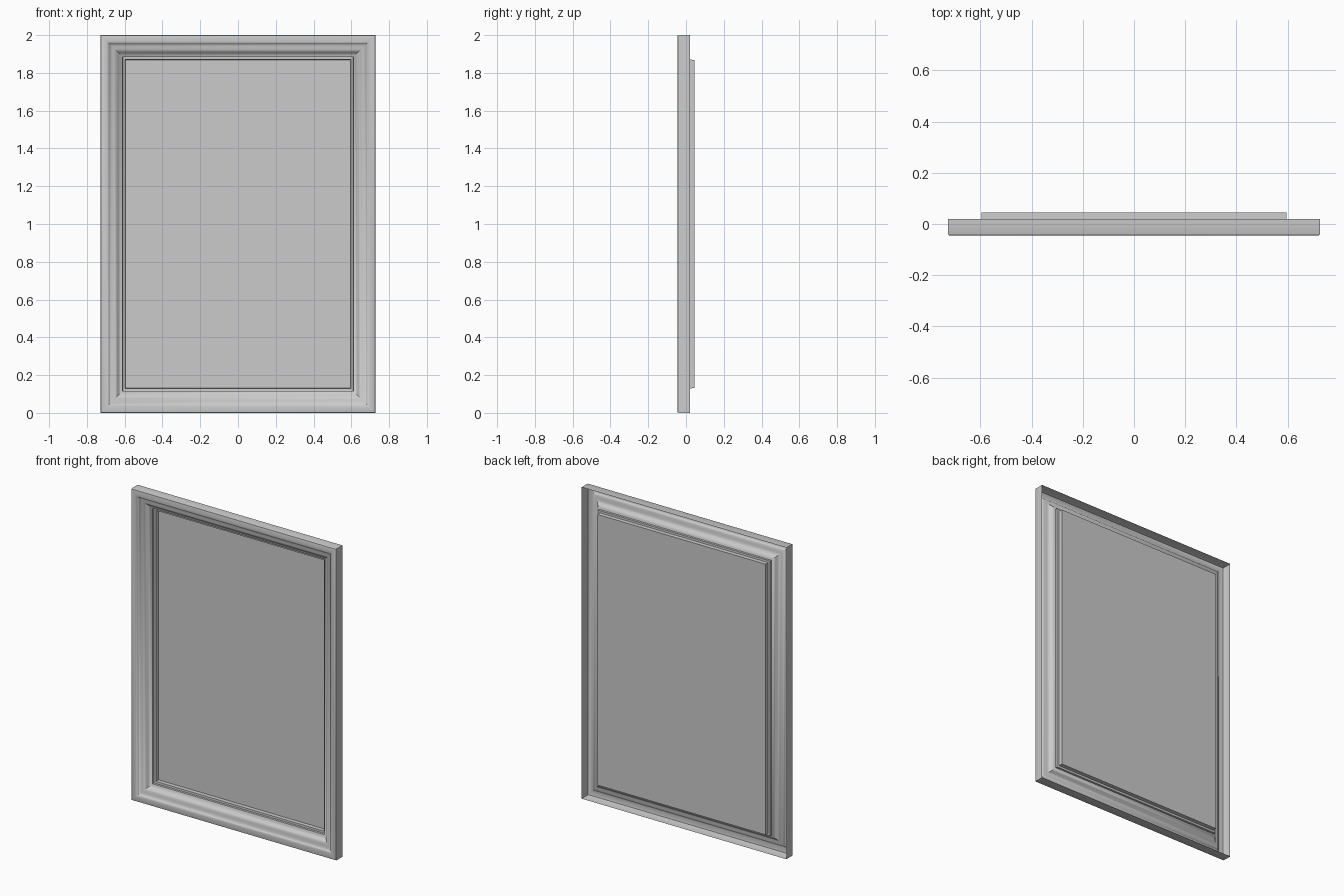
import bpy, bmesh, math

if "Cube" in bpy.data.objects:
    bpy.data.objects.remove(bpy.data.objects["Cube"])

HALF_W, HEIGHT = 0.727, 2.0


def finish(bm, name):
    mesh = bpy.data.meshes.new(name)
    bm.to_mesh(mesh)
    bm.free()
    obj = bpy.data.objects.new(name, mesh)
    bpy.context.collection.objects.link(obj)
    return obj


def rectangle(bm, inset, y):
    x, lo, hi = HALF_W - inset, inset, HEIGHT - inset
    return [bm.verts.new((px, y, pz)) for px, pz in ((-x, lo), (x, lo), (x, hi), (-x, hi))]


# Moulding: thin open-backed shell, profile as (inset from outer edge, y)
profile = [(0, 0.02), (0, -0.039), (0.002, -0.0435), (0.006, -0.045),
           (0.032, -0.045), (0.039, -0.043), (0.045, -0.037), (0.051, -0.031),
           (0.058, -0.028), (0.068, -0.026), (0.078, -0.022), (0.087, -0.015),
           (0.096, -0.006), (0.105, 0.002), (0.116, 0.007),
           (0.117, 0.019), (0.130, 0.020), (0.131, 0.045)]
bm = bmesh.new()
loops = [rectangle(bm, d, y) for d, y in profile]
for a, b in zip(loops, loops[1:]):
    for i in range(4):
        j = (i + 1) % 4
        bm.faces.new((a[i], a[j], b[j], b[i]))
frame = finish(bm, "frame_moulding")
bpy.context.view_layer.objects.active = frame
frame.select_set(True)
bpy.ops.object.shade_smooth_by_angle(angle=math.radians(40))

# Flat panel at the back of the recess
bm = bmesh.new()
bm.faces.new(rectangle(bm, 0.131, 0.045))
finish(bm, "panel")
